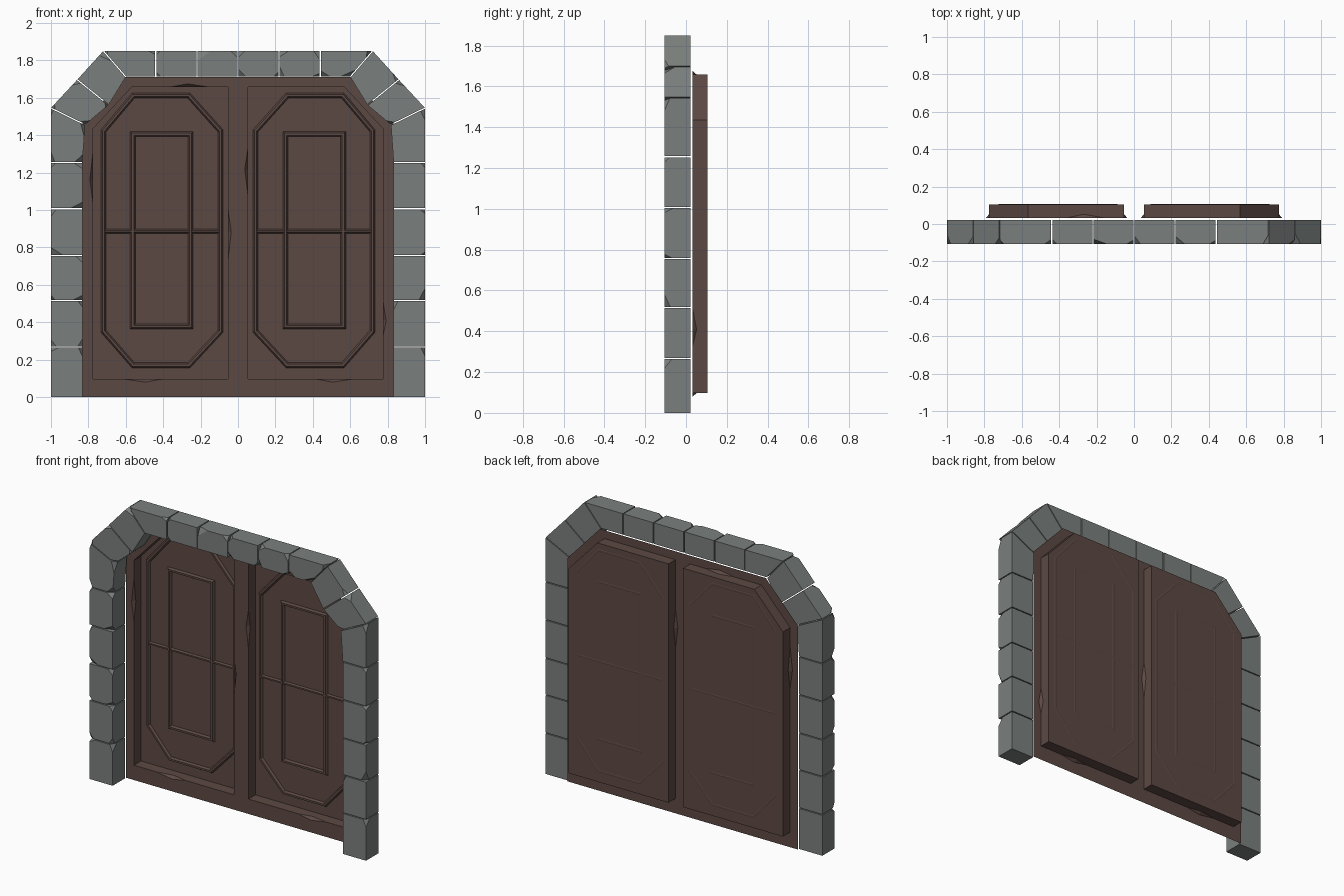
import bpy, bmesh, random
from mathutils import Vector

if "Cube" in bpy.data.objects:
    bpy.data.objects.remove(bpy.data.objects["Cube"])

random.seed(7)


def material(name, rgb):
    m = bpy.data.materials.new(name)
    m.diffuse_color = (*rgb, 1)
    m.use_nodes = True
    m.node_tree.nodes["Principled BSDF"].inputs["Base Color"].default_value = m.diffuse_color
    return m


STONE = material("grey stone", (0.195, 0.215, 0.206))
WOOD = material("dark brown wood", (0.107, 0.066, 0.056))


def finish(bm, name, mat, recalc=True):
    if recalc:
        bmesh.ops.recalc_face_normals(bm, faces=bm.faces[:])
    me = bpy.data.meshes.new(name)
    bm.to_mesh(me)
    bm.free()
    me.materials.append(mat)
    ob = bpy.data.objects.new(name, me)
    bpy.context.collection.objects.link(ob)
    return ob


def offset(poly, d):
    """Grow a counter-clockwise x/z outline by d, with mitred corners."""
    out = []
    n = len(poly)
    for i in range(n):
        p, a, b = Vector(poly[i]), Vector(poly[i - 1]), Vector(poly[(i + 1) % n])
        e1, e2 = (p - a).normalized(), (b - p).normalized()
        n1, n2 = Vector((e1.y, -e1.x)), Vector((e2.y, -e2.x))
        out.append(p + (n1 + n2) * d / (1 + n1.dot(n2)))
    return out


def bridge(bm, layers, close):
    """Skin a list of equal vertex loops."""
    pairs = list(zip(layers, layers[1:]))
    if close:
        pairs.append((layers[-1], layers[0]))
    for A, B in pairs:
        for i in range(len(A)):
            j = (i + 1) % len(A)
            bm.faces.new((A[i], A[j], B[j], B[i]))


# ---- stone arch: one chipped block per outline ----
Y0, Y1, GAP = -0.106, 0.021, 0.003


def stone(poly, name):
    area = sum(poly[i - 1][0] * poly[i][1] - poly[i][0] * poly[i - 1][1]
               for i in range(len(poly)))
    if area < 0:
        poly = poly[::-1]
    poly = offset(poly, -GAP)
    bm = bmesh.new()
    f = [bm.verts.new((x, Y0, z)) for x, z in poly]
    b = [bm.verts.new((x, Y1, z)) for x, z in poly]
    bridge(bm, [f, b], False)
    bm.faces.new(f)
    bm.faces.new(b[::-1])
    bmesh.ops.recalc_face_normals(bm, faces=bm.faces[:])
    # knock off some of the front corners
    cuts = []
    for v in f:
        if v.co.z > 0.05 and random.random() < 0.6:
            n = Vector()
            for fc in v.link_faces:
                n += fc.normal * random.uniform(0.3, 1)
            n.normalize()
            cuts.append((v.co - n * random.uniform(0.012, 0.022), n))
    for co, n in cuts:
        r = bmesh.ops.bisect_plane(bm, geom=bm.verts[:] + bm.edges[:] + bm.faces[:],
                                   plane_co=co, plane_no=n, clear_outer=True)
        edges = [e for e in r["geom_cut"] if isinstance(e, bmesh.types.BMEdge)]
        if edges:
            bmesh.ops.edgeloop_fill(bm, edges=edges)
    finish(bm, name, STONE)


levels = [-GAP, 0.267, 0.516, 0.757, 1.007, 1.255]
OUT = 1 + GAP
for s, side in ((-1, "left"), (1, "right")):
    blocks = [[(OUT, a), (OUT, b), (0.829, b), (0.829, a)]
              for a, b in zip(levels, levels[1:])]
    # mitred stones around the shoulder
    blocks.append([(OUT, 1.255), (OUT, 1.547), (0.815, 1.455), (0.829, 1.255)])
    blocks.append([(OUT, 1.547), (0.862, 1.699), (0.69, 1.56), (0.815, 1.455)])
    blocks.append([(0.862, 1.699), (0.722, 1.853), (0.598, 1.71), (0.69, 1.56)])
    # lintel stones
    blocks.append([(0.722, 1.853), (0.44, 1.853), (0.44, 1.71), (0.598, 1.71)])
    for a, b in ((0.44, 0.22), (0.22, 0.0)):
        blocks.append([(a, 1.853), (b, 1.853), (b, 1.71), (a, 1.71)])
    for i, p in enumerate(blocks):
        stone([(x * s, z) for x, z in p], f"arch_stone_{side}_{i + 1}")

# ---- door sheet with two pockets pushed back, worn rims ----
YF, YB = 0.032, 0.105
RIM = [(0.053, 0.097), (0.775, 0.097), (0.775, 1.435), (0.568, 1.658), (0.053, 1.658)]
CHIPS = {1: {0: (0.5, 0.78), 1: (0.17, 0.31), 4: (0.21, 0.37)},
         -1: {0: (0.48, 0.78), 1: (0.7, 0.91), 3: (0.4, 0.8), 4: (0.42, 0.59)}}

bm = bmesh.new()
loops = []
outer = [(-0.834, 0), (0.834, 0), (0.834, 1.46), (0.6, 1.712), (-0.6, 1.712), (-0.834, 1.46)]
loops.append([bm.verts.new((x, YF, z)) for x, z in outer])
for s in (-1, 1):
    front = [bm.verts.new((x * s, YF, z)) for x, z in RIM]
    back = [bm.verts.new((x * s, YB, z)) for x, z in RIM]
    rim = []
    for i in range(5):
        j = (i + 1) % 5
        rim.append(front[i])
        wall = [front[i]]
        if i in CHIPS[s]:
            t0, t1 = CHIPS[s][i]
            a, b = front[i].co, front[j].co
            d = (b - a).normalized()
            nrm = Vector((d.z, 0, -d.x)) * s
            c0, c1 = bm.verts.new(a.lerp(b, t0)), bm.verts.new(a.lerp(b, t1))
            mid = a.lerp(b, t0 * 0.55 + t1 * 0.45)
            wide = bm.verts.new(mid + nrm * 0.017)
            deep = bm.verts.new(mid + Vector((0, 0.02, 0)))
            bm.faces.new((c0, wide, deep))
            bm.faces.new((wide, c1, deep))
            wall += [c0, deep, c1]
            rim += [c0, wide, c1]
        bm.faces.new(wall + [front[j], back[j], back[i]])
    panel = bm.faces.new(back)
    loops.append(rim)
edges = []
for lp in loops:
    for i in range(len(lp)):
        e = bm.edges.get((lp[i - 1], lp[i])) or bm.edges.new((lp[i - 1], lp[i]))
        edges.append(e)
bmesh.ops.triangle_fill(bm, use_beauty=True, use_dissolve=False, edges=edges,
                        normal=(0, -1, 0))
bmesh.ops.recalc_face_normals(bm, faces=bm.faces[:])
if panel.normal.y > 0:
    bmesh.ops.reverse_faces(bm, faces=bm.faces[:])
finish(bm, "door_frame_and_panels", WOOD, recalc=False)

# ---- mouldings on each door panel ----
PROFILE = [(-0.004, -0.001), (-0.014, 0.002), (-0.006, 0.016),
           (0.006, 0.016), (0.014, 0.002), (0.004, -0.001)]
OCTAGON = [(0.263, 0.17), (0.56, 0.17), (0.719, 0.352), (0.719, 1.424),
           (0.56, 1.612), (0.263, 1.612), (0.094, 1.424), (0.094, 0.352)]
RECT = [(0.254, 0.378), (0.563, 0.378), (0.563, 1.406), (0.254, 1.406)]


def ring(path, s, name):
    bm = bmesh.new()
    layers = [[bm.verts.new((p.x * s, YB - h, p.y)) for p in offset(path, u)]
              for u, h in PROFILE]
    bridge(bm, layers, True)
    finish(bm, name, WOOD)


for s, side in ((-1, "left"), (1, "right")):
    ring(OCTAGON, s, f"octagon_moulding_{side}")
    ring(RECT, s, f"rectangle_moulding_{side}")
    # cross bar
    bm = bmesh.new()
    ends = [[bm.verts.new((x * s, YB - h * 0.9, 0.887 + u * 0.8)) for u, h in PROFILE]
            for x in (0.098, 0.715)]
    bridge(bm, ends, False)
    bm.faces.new(ends[0])
    bm.faces.new(ends[1][::-1])
    finish(bm, f"cross_bar_{side}", WOOD)
